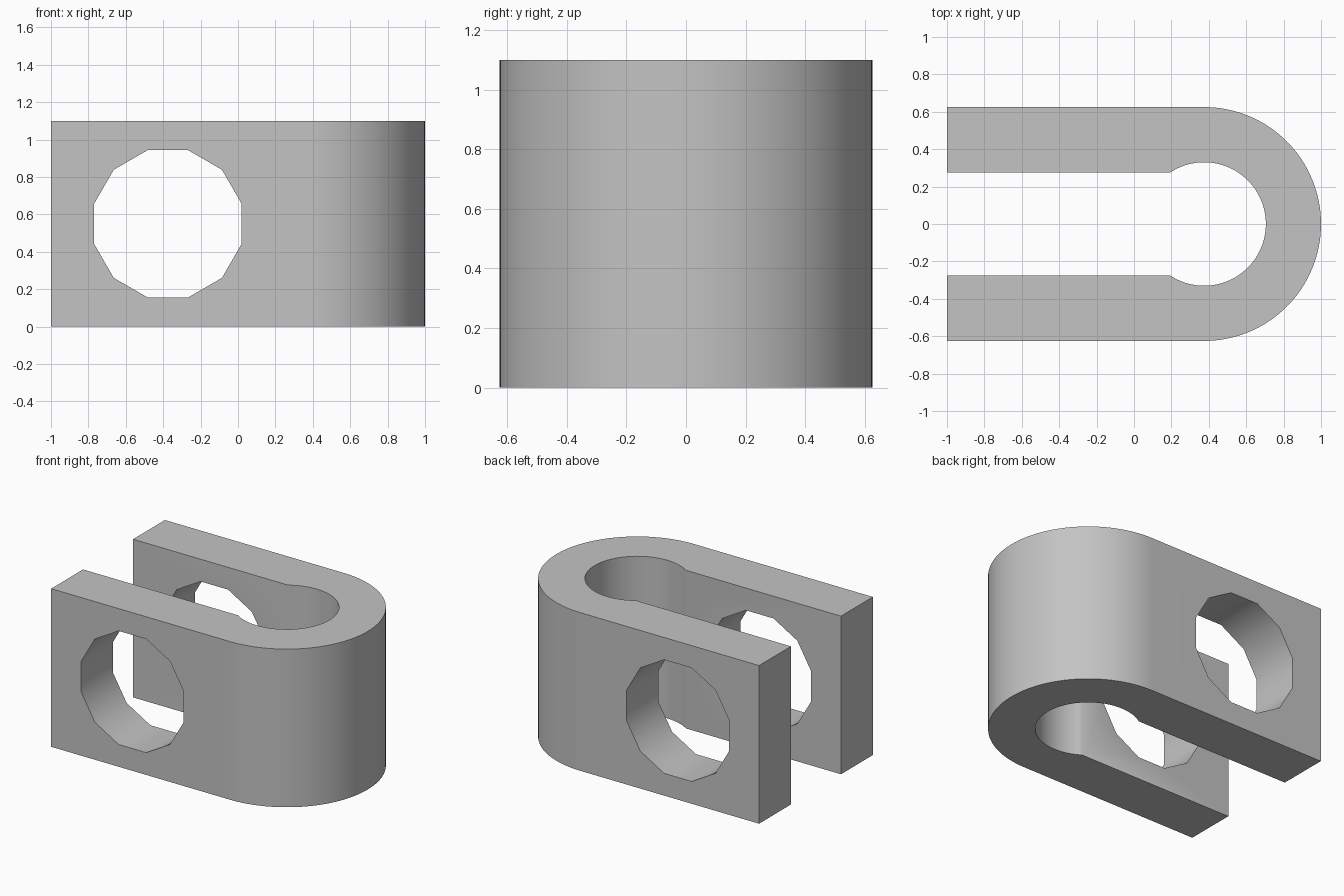
import bpy
import bmesh
from math import sin, cos, pi, radians, sqrt, atan2

default = bpy.data.objects.get("Cube")
if default:
    bpy.data.objects.remove(default, do_unlink=True)

HEIGHT = 1.1
BEND_X = 0.375          # centre of the rounded end
OUTER_R = 0.625
INNER_R = 0.33
SLOT = 0.275            # half width of the open slot
HOLE_X = -0.375
HOLE_R = 0.395 / cos(pi / 12)

grey = bpy.data.materials.new("plain grey")
grey.use_nodes = True
colour = (0.55, 0.55, 0.55, 1)
grey.diffuse_color = colour
grey.node_tree.nodes["Principled BSDF"].inputs["Base Color"].default_value = colour


def arc(radius, start, end, steps):
    """Points on an arc about the centre of the rounded end."""
    angles = [start + (end - start) * i / steps for i in range(steps + 1)]
    return [(BEND_X + radius * cos(a), radius * sin(a)) for a in angles]


def prism(name, points, direction):
    """Extrude a closed outline of 3D points along a direction."""
    bm = bmesh.new()
    face = bm.faces.new([bm.verts.new(p) for p in points])
    grown = bmesh.ops.extrude_face_region(bm, geom=[face])["geom"]
    moved = [g for g in grown if isinstance(g, bmesh.types.BMVert)]
    bmesh.ops.translate(bm, verts=moved, vec=direction)
    bmesh.ops.recalc_face_normals(bm, faces=bm.faces)
    mesh = bpy.data.meshes.new(name)
    bm.to_mesh(mesh)
    bm.free()
    mesh.materials.append(grey)
    obj = bpy.data.objects.new(name, mesh)
    bpy.context.collection.objects.link(obj)
    return obj


# U-shaped clevis body: outer bend, then the slot with its round relief
relief = atan2(SLOT, -sqrt(INNER_R ** 2 - SLOT ** 2))
outline = [(-1, -OUTER_R)] + arc(OUTER_R, -pi / 2, pi / 2, 64) + [(-1, OUTER_R)]
outline += [(-1, SLOT)] + arc(INNER_R, relief, -relief, 64) + [(-1, -SLOT)]
body = prism("clevis_body", [(x, y, 0) for x, y in outline], (0, 0, HEIGHT))

# Twelve-sided pin hole through both arms
corners = [pi / 12 + i * pi / 6 for i in range(12)]
hole = [(HOLE_X + HOLE_R * cos(a), -1, HEIGHT / 2 + HOLE_R * sin(a)) for a in corners]
cutter = prism("pin_hole_cutter", hole, (0, 2, 0))
cutter.hide_render = True

cut = body.modifiers.new("pin hole", 'BOOLEAN')
cut.operation = 'DIFFERENCE'
cut.solver = 'EXACT'
cut.object = cutter
bpy.ops.object.select_all(action='DESELECT')
bpy.context.view_layer.objects.active = body
body.select_set(True)
bpy.ops.object.modifier_apply(modifier=cut.name)
bpy.data.objects.remove(cutter, do_unlink=True)

# Smooth bends with crisp edges
bpy.ops.object.shade_smooth_by_angle(angle=radians(32))
